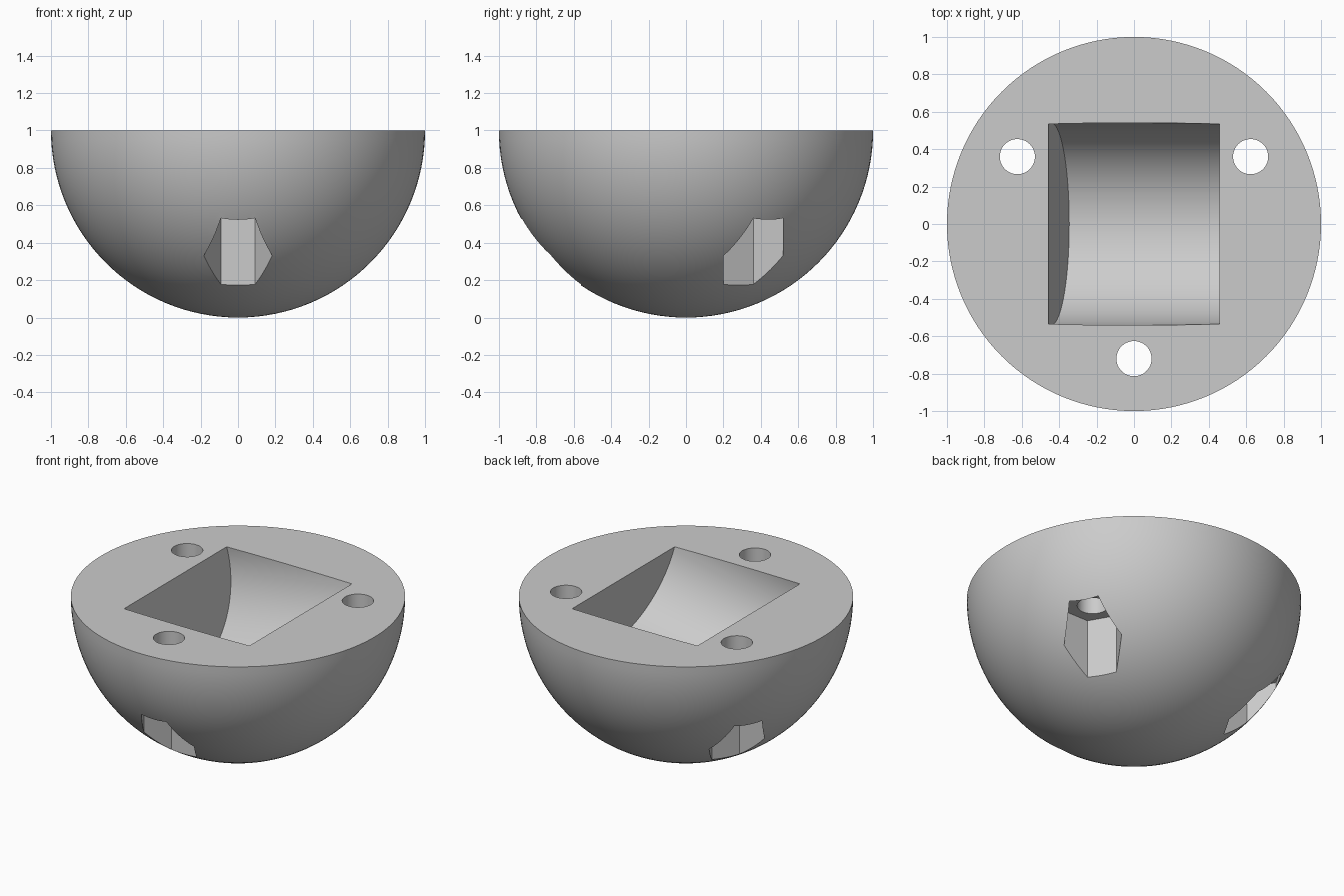
import bpy, bmesh
from math import radians, pi, sin, cos
from mathutils import Matrix

cube = bpy.data.objects.get("Cube")
if cube:
    bpy.data.objects.remove(cube, do_unlink=True)

grey = bpy.data.materials.new("light_grey")
grey.use_nodes = True
colour = (0.6, 0.6, 0.6, 1)
grey.diffuse_color = colour
grey.node_tree.nodes["Principled BSDF"].inputs["Base Color"].default_value = colour


def make_object(name, bm):
    mesh = bpy.data.meshes.new(name)
    bmesh.ops.recalc_face_normals(bm, faces=bm.faces)
    bm.to_mesh(mesh)
    bm.free()
    mesh.materials.append(grey)
    obj = bpy.data.objects.new(name, mesh)
    bpy.context.collection.objects.link(obj)
    return obj


def prism(name, sides, radius, length, matrix):
    bm = bmesh.new()
    bmesh.ops.create_cone(bm, cap_ends=True, segments=sides, radius1=radius,
                          radius2=radius, depth=length, matrix=matrix)
    obj = make_object(name, bm)
    obj.hide_render = True
    return obj


# Solid half ball with a flat top
bm = bmesh.new()
bmesh.ops.create_uvsphere(bm, u_segments=128, v_segments=64, radius=1,
                          matrix=Matrix.Translation((0, 0, 1)))
upper = [v for v in bm.verts if v.co.z > 1.001]
bmesh.ops.delete(bm, geom=upper, context='VERTS')
bmesh.ops.holes_fill(bm, edges=[e for e in bm.edges if e.is_boundary], sides=0)
bowl = make_object("half_ball_base", bm)

# Tilted round pocket in the top
tilt = radians(10.3)
pocket_matrix = Matrix.Translation((0, 0, 1)) @ Matrix.Rotation(pi / 2 - tilt, 4, 'Y')
cutters = [prism("pocket_cutter", 128, 0.541, 0.915 * cos(tilt), pocket_matrix)]

# Three bolt holes, each with a hexagonal recess from below
ceiling = 0.567
for i in range(3):
    a = radians(-90 + 120 * i)
    x, y = 0.72 * cos(a), 0.72 * sin(a)
    cutters.append(prism("bolt_hole_cutter", 48, 0.094, 3,
                         Matrix.Translation((x, y, 1))))
    cutters.append(prism("hex_recess_cutter", 6, 0.183, 1,
                         Matrix.Translation((x, y, ceiling - 0.5))
                         @ Matrix.Rotation(radians(30), 4, 'Z')))

# Cut everything out, then discard the cutters
bpy.ops.object.select_all(action='DESELECT')
bpy.context.view_layer.objects.active = bowl
bowl.select_set(True)
for cutter in cutters:
    mod = bowl.modifiers.new("cut", 'BOOLEAN')
    mod.operation = 'DIFFERENCE'
    mod.solver = 'EXACT'
    mod.object = cutter
    bpy.ops.object.modifier_apply(modifier=mod.name)
    bpy.data.objects.remove(cutter, do_unlink=True)

bpy.ops.object.shade_smooth_by_angle(angle=radians(25))
